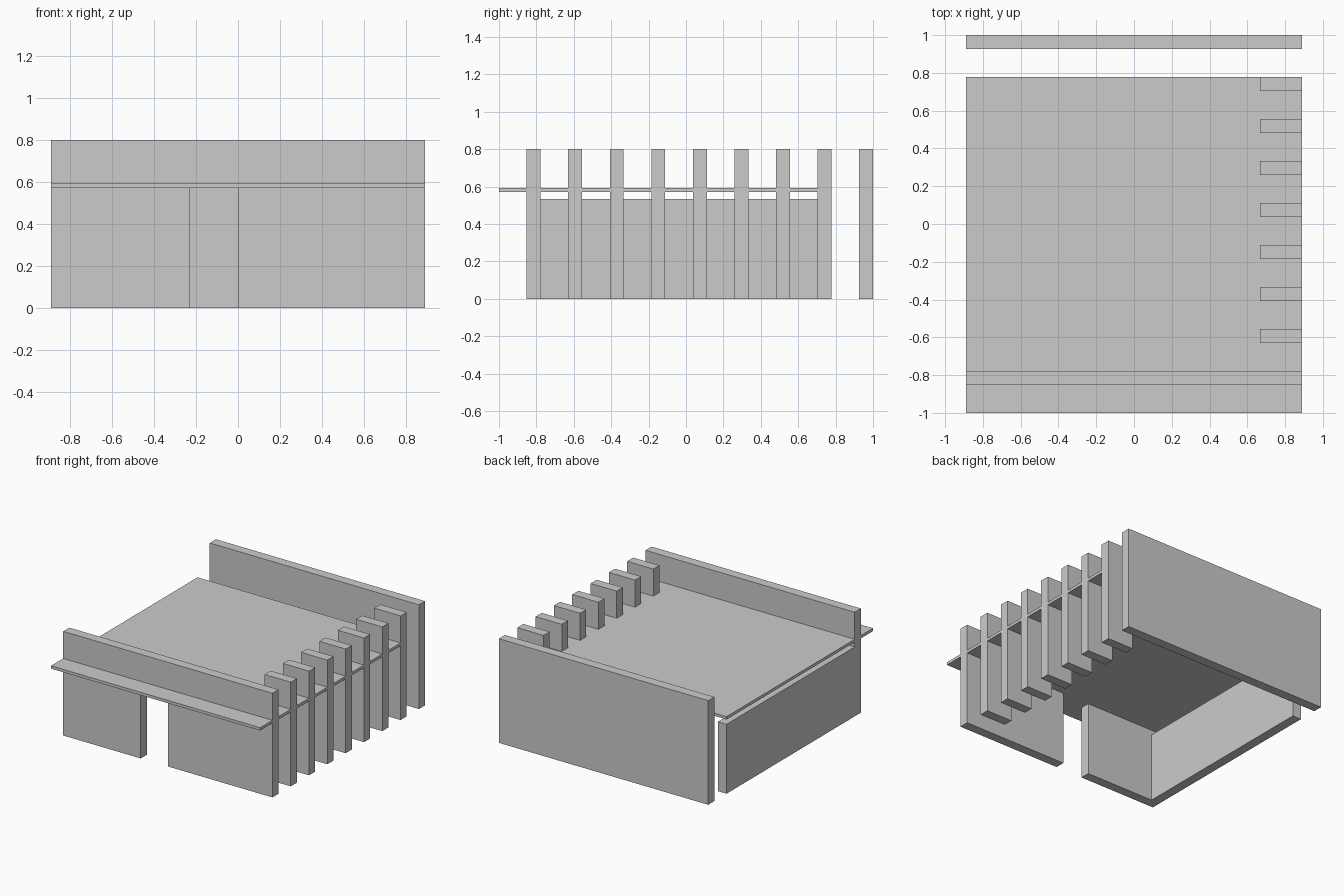
import bpy, bmesh

if "Cube" in bpy.data.objects:
    bpy.data.objects.remove(bpy.data.objects["Cube"])

T = 2 / 27          # wall thickness, used as the module
W = 12 * T          # half width
H = 0.8             # full wall height
SLAB_LO, SLAB_HI = 0.57, 0.592


def make_object(name, bm):
    bmesh.ops.recalc_face_normals(bm, faces=bm.faces)
    mesh = bpy.data.meshes.new(name)
    bm.to_mesh(mesh)
    bm.free()
    obj = bpy.data.objects.new(name, mesh)
    bpy.context.collection.objects.link(obj)
    return obj


def prism(name, profile, y0, y1):
    """Extrude an x/z outline from y0 to y1."""
    bm = bmesh.new()
    face = bm.faces.new([bm.verts.new((x, y0, z)) for x, z in profile])
    ext = bmesh.ops.extrude_face_region(bm, geom=[face])
    verts = [v for v in ext["geom"] if isinstance(v, bmesh.types.BMVert)]
    bmesh.ops.translate(bm, vec=(0, y1 - y0, 0), verts=verts)
    return make_object(name, bm)


def box(name, x0, x1, y0, y1, z0, z1):
    return prism(name, [(x0, z0), (x1, z0), (x1, z1), (x0, z1)], y0, y1)


# Thin roof slab overhanging the front
box("roof_slab", -W, W, -1, 10.5 * T, SLAB_LO, SLAB_HI)

# Free-standing back wall
box("back_wall", -W, W, 1 - T, 1, 0, H)

# Front wall with a doorway reaching up to the slab
door_l, door_r = -0.23, 0.0
prism("front_wall",
      [(-W, 0), (door_l, 0), (door_l, SLAB_LO), (door_r, SLAB_LO),
       (door_r, 0), (W, 0), (W, H), (-W, H)],
      -11.5 * T, -10.5 * T)

# Low left wall, stopping just short of the slab
box("left_wall", -W, -W + T, -10.5 * T, 10.5 * T, 0, 0.533)

# Row of fin piers along the right side
for i in range(7):
    y = (-8.5 + 3 * i) * T
    box(f"pier_{i + 1}", W - 3 * T, W, y, y + T, 0, H)
